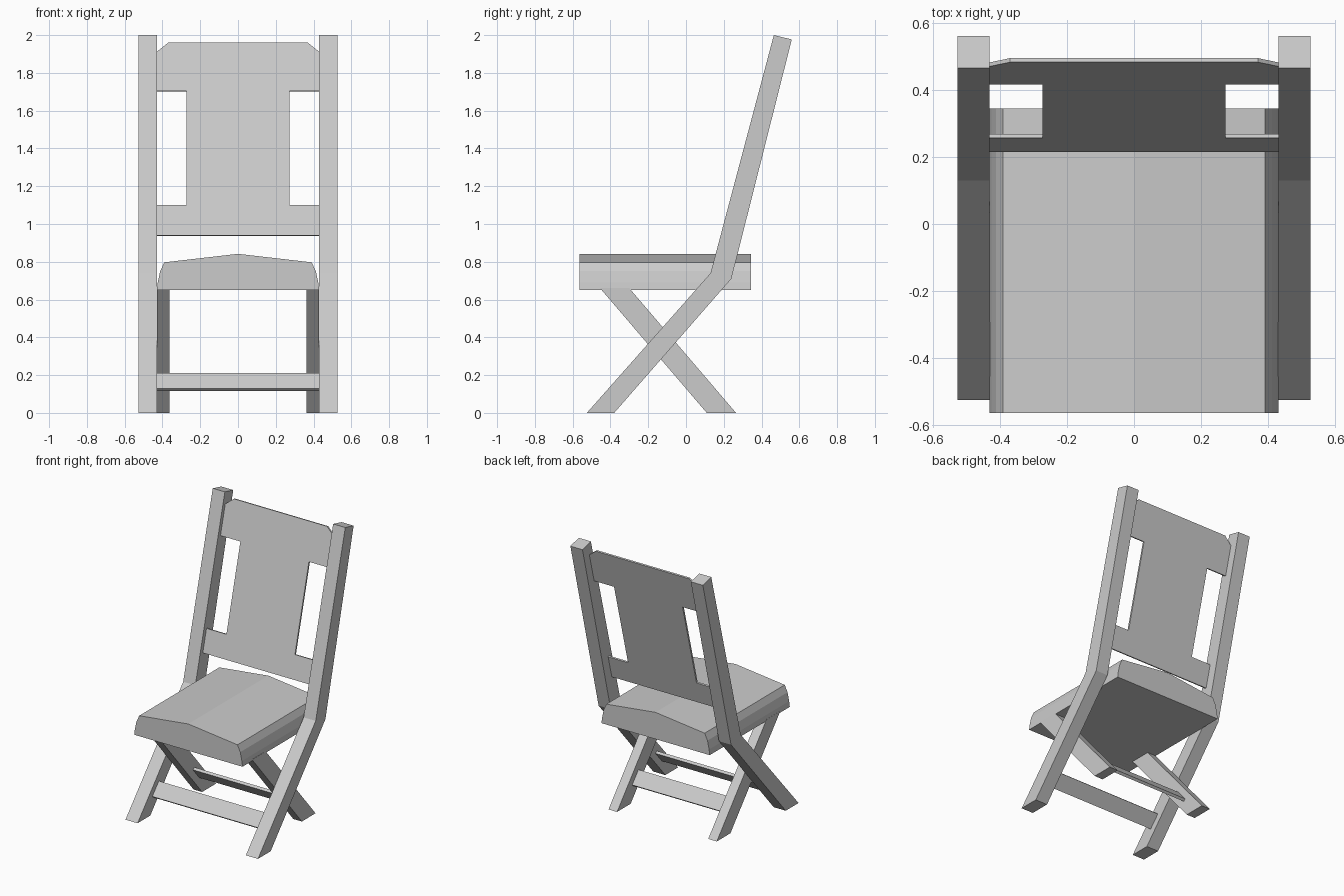
import bpy, bmesh
from mathutils import Vector

if "Cube" in bpy.data.objects:
    bpy.data.objects.remove(bpy.data.objects["Cube"])

grey = bpy.data.materials.new("light_grey")
grey.diffuse_color = (0.6, 0.6, 0.6, 1)
grey.use_nodes = True
grey.node_tree.nodes["Principled BSDF"].inputs["Base Color"].default_value = grey.diffuse_color


def extrude(name, points, offset):
    """Solid made by sweeping a closed 3D polygon along an offset."""
    bm = bmesh.new()
    face = bm.faces.new([bm.verts.new(p) for p in points])
    swept = bmesh.ops.extrude_face_region(bm, geom=[face])["geom"]
    verts = [g for g in swept if isinstance(g, bmesh.types.BMVert)]
    bmesh.ops.translate(bm, vec=Vector(offset), verts=verts)
    bmesh.ops.recalc_face_normals(bm, faces=bm.faces)
    mesh = bpy.data.meshes.new(name)
    bm.to_mesh(mesh)
    bm.free()
    mesh.materials.append(grey)
    obj = bpy.data.objects.new(name, mesh)
    bpy.context.collection.objects.link(obj)
    return obj


# Bent front legs that continue up as back posts, and crossing rear legs
post = [(-0.525, 0), (-0.38, 0), (0.24, 0.71), (0.56, 1.977), (0.465, 2.0), (0.13, 0.74)]
rear = [(0.11, 0), (0.265, 0), (-0.30, 0.66), (-0.455, 0.66)]
for side, label in ((-1, "left"), (1, "right")):
    extrude("post_" + label, [(side * 0.43, y, z) for y, z in post], (side * 0.096, 0, 0))
    extrude("rear_leg_" + label, [(side * 0.362, y, z) for y, z in rear], (side * 0.068, 0, 0))

# Thin stretchers lying parallel to the legs they join
for name, half, bar in (
    ("front_stretcher", 0.43, [(-0.357, 0.128), (-0.342, 0.115), (-0.268, 0.198), (-0.283, 0.211)]),
    ("rear_stretcher", 0.362, [(0.078, 0.115), (0.093, 0.128), (0.022, 0.211), (0.007, 0.198)]),
):
    extrude(name, [(-half, y, z) for y, z in bar], (2 * half, 0, 0))

# Seat with a ridged top and sloping rounded sides
half = [(0.43, 0.65), (0.425, 0.69), (0.412, 0.75), (0.39, 0.797)]
section = half + [(0, 0.842)] + [(-x, z) for x, z in reversed(half)]
extrude("seat", [(x, -0.563, z) for x, z in section], (0, 0.908, 0))

# Leaning back panel with side cut-outs and clipped upper corners
half = [(0.43, 0.94), (0.43, 1.10), (0.272, 1.10), (0.272, 1.705),
        (0.43, 1.705), (0.43, 1.912), (0.37, 1.96)]
outline = half + [(-x, z) for x, z in reversed(half)]
extrude("back_panel", [(x, 0.215 + 0.262 * (z - 0.94), z) for x, z in outline],
        (0, 0.012, -0.003))
